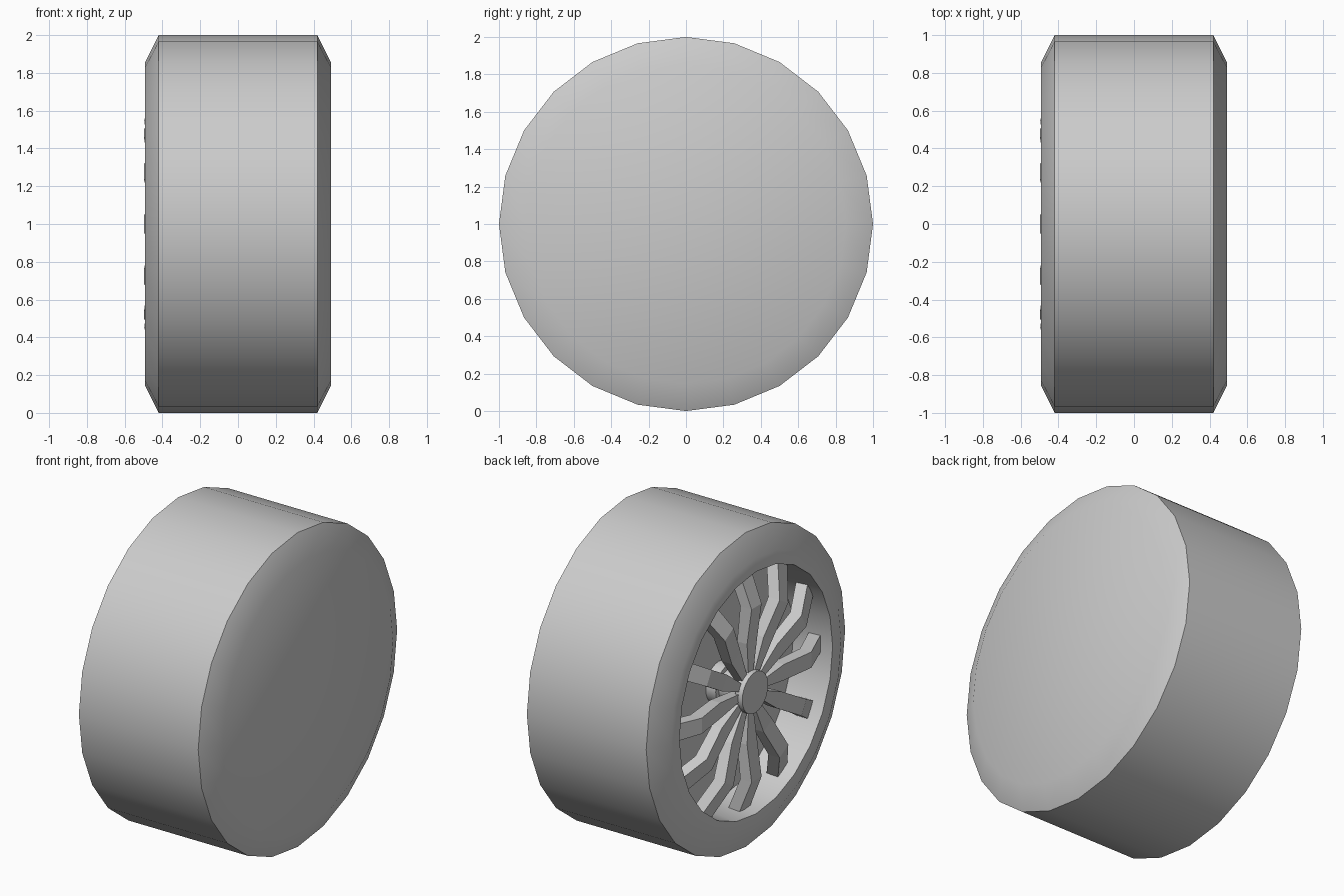
import bpy, bmesh, math
from mathutils import Matrix, Vector

if "Cube" in bpy.data.objects:
    bpy.data.objects.remove(bpy.data.objects["Cube"])

SIDES = 24
CENTRE_Z = 1.0


def add_object(name, bm, angle=30):
    bmesh.ops.recalc_face_normals(bm, faces=bm.faces)
    mesh = bpy.data.meshes.new(name)
    bm.to_mesh(mesh)
    bm.free()
    obj = bpy.data.objects.new(name, mesh)
    bpy.context.collection.objects.link(obj)
    obj.location.z = CENTRE_Z
    bpy.ops.object.select_all(action='DESELECT')
    obj.select_set(True)
    bpy.context.view_layer.objects.active = obj
    if angle:
        bpy.ops.object.shade_smooth_by_angle(angle=math.radians(angle))
    return obj


def lathe(name, profile, sides=SIDES):
    """Turn (x, radius) points around the x axis and cap both ends."""
    bm = bmesh.new()
    rings = []
    for x, r in profile:
        rings.append([bm.verts.new((x, r * math.sin(2 * math.pi * i / sides),
                                    r * math.cos(2 * math.pi * i / sides)))
                      for i in range(sides)])
    for a, b in zip(rings, rings[1:]):
        for i in range(sides):
            j = (i + 1) % sides
            bm.faces.new((a[i], a[j], b[j], b[i]))
    bm.faces.new(rings[0])
    bm.faces.new(rings[-1])
    return add_object(name, bm)


# Tyre with closed inner side, open outer side, and recessed wheel well
lathe("tyre", [(0.493, 0.855), (0.42, 1.0), (-0.42, 1.0), (-0.493, 0.855),
               (-0.493, 0.77), (-0.23, 0.75)])

# Hub cap and the axle behind it
lathe("hub_cap", [(-0.487, 0.13), (-0.435, 0.13)])
lathe("axle", [(-0.44, 0.10), (-0.29, 0.10)])
lathe("axle_flange", [(-0.30, 0.13), (-0.225, 0.13)])

# Spokes: (radius, front x, half width, depth), bent back towards the rim
SECTIONS = [(0.08, -0.455, 0.02, 0.06),
            (0.32, -0.465, 0.05, 0.07),
            (0.55, -0.497, 0.05, 0.08),
            (0.77, -0.41, 0.055, 0.08)]
bm = bmesh.new()
for k in range(12):
    turn = Matrix.Rotation(math.radians(30 * k), 3, 'X')
    rings = []
    for r, x, w, d in SECTIONS:
        corners = [(x, -w, r), (x, w, r), (x + d, w, r), (x + d, -w, r)]
        rings.append([bm.verts.new(turn @ Vector(c)) for c in corners])
    for a, b in zip(rings, rings[1:]):
        for i in range(4):
            j = (i + 1) % 4
            bm.faces.new((a[i], a[j], b[j], b[i]))
    bm.faces.new(rings[0])
    bm.faces.new(rings[-1])
add_object("spokes", bm, angle=0)
